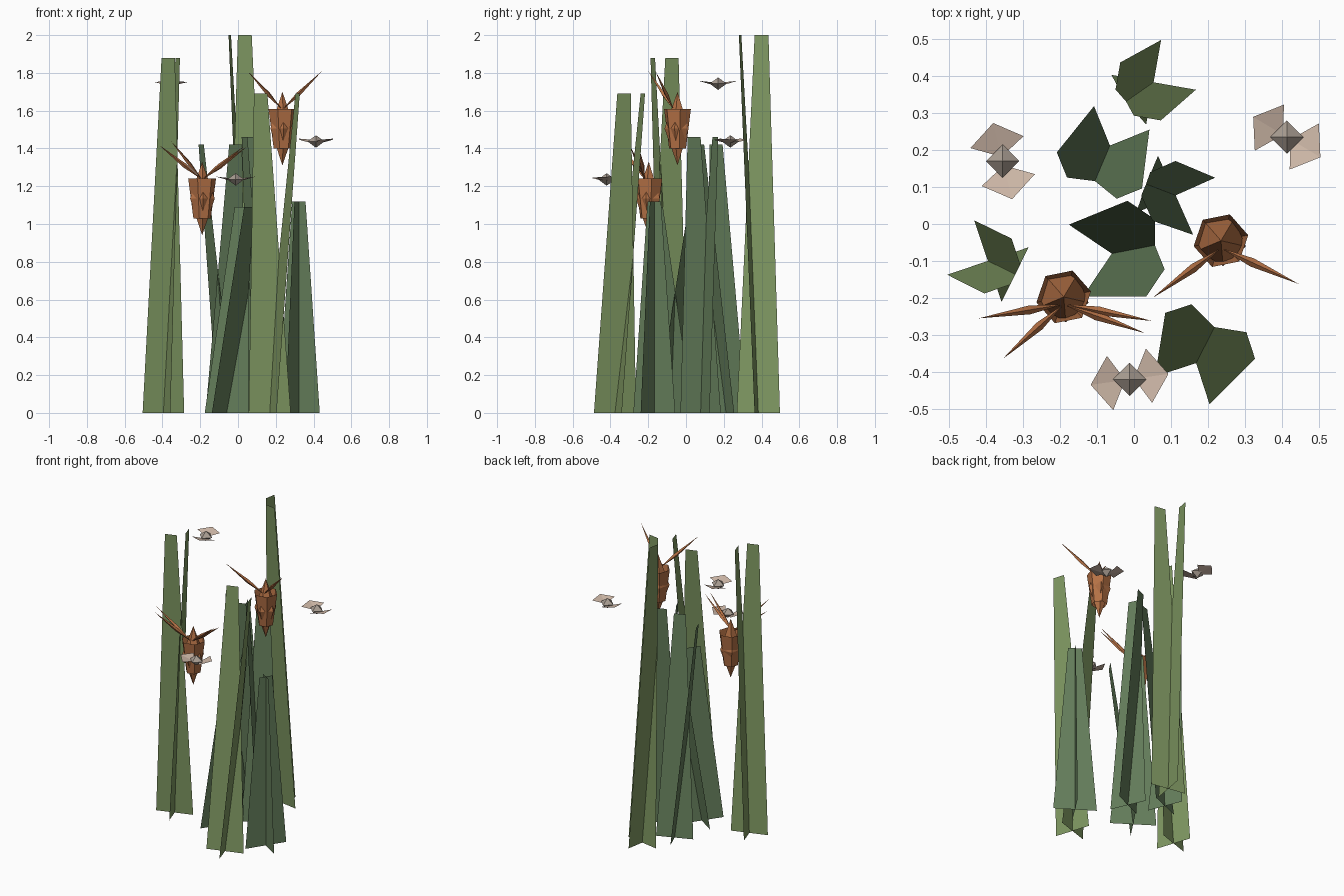
import bpy, math
from math import cos, sin, radians, pi
from mathutils import Vector

if "Cube" in bpy.data.objects:
    bpy.data.objects.remove(bpy.data.objects["Cube"])


def material(name, rgb):
    m = bpy.data.materials.new(name)
    m.diffuse_color = (*rgb, 1)
    m.use_nodes = True
    m.node_tree.nodes["Principled BSDF"].inputs["Base Color"].default_value = m.diffuse_color
    return m


OLIVE = material("olive_green", (0.21, 0.31, 0.12))
GREEN = material("deep_green", (0.13, 0.21, 0.105))
RUST = material("rust", (0.46, 0.165, 0.06))
PALE = material("pale_wing", (0.62, 0.48, 0.39))
GREY = material("grey_body", (0.40, 0.34, 0.29))


def make(name, verts, faces, mat):
    me = bpy.data.meshes.new(name)
    me.from_pydata([tuple(v) for v in verts], [], faces)
    me.materials.append(mat)
    ob = bpy.data.objects.new(name, me)
    bpy.context.collection.objects.link(ob)
    return ob


def polar(angle, r=1.0, z=0.0):
    return Vector((r * cos(angle), r * sin(angle), z))


# Reeds: two tapered strips crossing at the base, each leaning along its normal
def reed(i, x, y, half, height, phi, lean, mat):
    verts, faces = [], []
    for k in range(2):
        a = radians(phi) + k * pi / 2
        side = polar(a + pi / 2, half)
        base = Vector((x, y, 0))
        top = base + polar(a, lean, height)
        n = len(verts)
        verts += [base - side, base + side, top + side * 0.32, top - side * 0.32]
        faces.append((n, n + 1, n + 2, n + 3))
    make(f"reed_{i}", verts, faces, mat)


REEDS = [
    (-0.395, -0.10, 0.116, 1.88, -71.4, 0.08, OLIVE),
    (-0.060, -0.08, 0.140, 1.09, -34, 0.142, GREEN),
    (-0.065, 0.212, 0.115, 1.42, 202, 0.140, GREEN),
    (0.1125, 0.0775, 0.117, 1.46, 114, 0.085, GREEN),
    (0.053, 0.383, 0.116, 2.00, 170, 0.098, OLIVE),
    (0.168, -0.376, 0.117, 1.69, 18, 0.155, OLIVE),
    (0.322, -0.168, 0.132, 1.12, -33, 0.0, GREEN),
]
for i, r in enumerate(REEDS):
    reed(i + 1, *r)


# Pointed spindle between two points, widest at fraction t
def spindle(name, p, q, r, t, sides, mat, turn=0.0):
    p, q = Vector(p), Vector(q)
    rot = (q - p).to_track_quat('Z', 'Y')
    mid = p.lerp(q, t)
    verts = [p, q] + [mid + rot @ polar(turn + 2 * pi * k / sides, r) for k in range(sides)]
    faces = []
    for k in range(sides):
        a, b = 2 + k, 2 + (k + 1) % sides
        faces += [(0, b, a), (1, a, b)]
    return make(name, verts, faces, mat)


# Hanging pods: spindle core in an open flared cup, with long slender spikes
def pod(i, x, y, z, tips):
    spindle(f"pod_core_{i}", (x, y, z - 0.195), (x, y, z + 0.195), 0.069, 0.5, 5, RUST, 0.4)
    n = 6
    verts = [Vector((x, y, z)) + polar(2 * pi * k / n + 0.2, r, dz)
             for r, dz in ((0.047, -0.105), (0.075, 0.105)) for k in range(n)]
    faces = [(k, (k + 1) % n, n + (k + 1) % n, n + k) for k in range(n)]
    make(f"pod_cup_{i}", verts, faces, RUST)
    for j, tip in enumerate(tips):
        spindle(f"pod_spike_{i}_{j + 1}", (x, y - 0.02, z + 0.10), tip, 0.012, 0.4, 4, RUST)


pod(1, 0.235, -0.045, 1.505, [(0.05, -0.20, 1.81), (0.445, -0.162, 1.81)])
pod(2, -0.19, -0.197, 1.135, [(-0.355, -0.365, 1.44), (-0.42, -0.255, 1.42),
                              (0.03, -0.295, 1.41), (0.048, -0.262, 1.41)])


# Moths: octahedral body with two raised wings opposite each other
def moth(i, x, y, z, heading):
    c = Vector((x, y, z))
    spindle(f"moth_body_{i}", c - Vector((0, 0, 0.033)), c + Vector((0, 0, 0.033)),
            0.045, 0.5, 4, GREY)
    verts, faces = [], []
    for k in range(2):
        a = radians(heading) + k * pi
        n = len(verts)
        verts += [c + polar(a, 0.012, -0.012), c + polar(a - radians(54), 0.088, 0.008),
                  c + polar(a, 0.106, 0.015), c + polar(a + radians(54), 0.094, 0.008)]
        faces += [(n, n + 1, n + 2), (n, n + 2, n + 3)]
    make(f"moth_wings_{i}", verts, faces, PALE)


moth(1, -0.355, 0.17, 1.743, -76)
moth(2, 0.413, 0.235, 1.437, -31)
moth(3, -0.012, -0.42, 1.236, 8)
